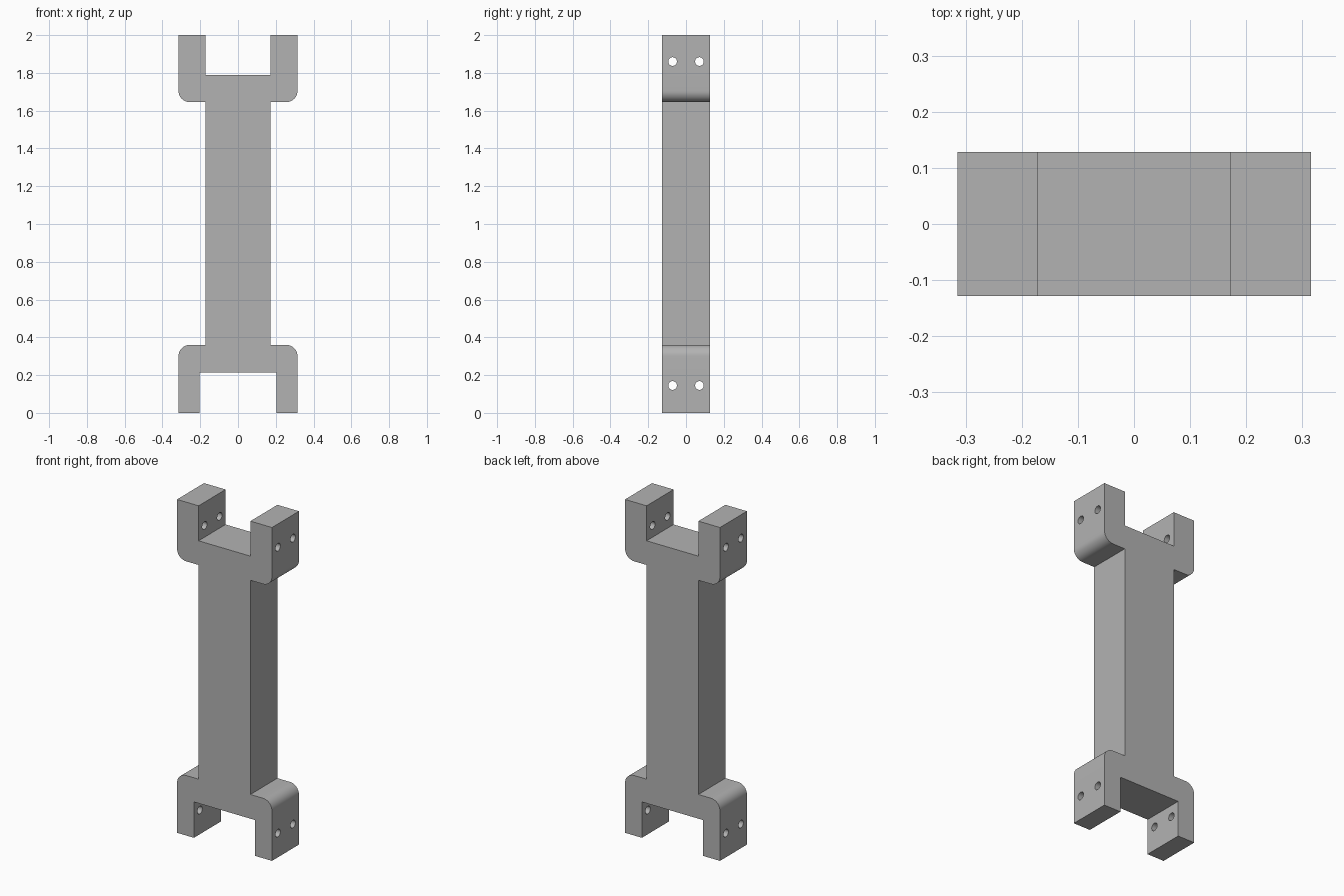
import bpy, bmesh
from math import sin, cos, pi
from mathutils import Matrix, Vector

cube = bpy.data.objects.get("Cube")
if cube:
    bpy.data.objects.remove(cube, do_unlink=True)

HALF_DEPTH = 0.128
OUTER, WAIST = 0.315, 0.172
LOW_SLOT, HIGH_SLOT = 0.203, 0.172
RADIUS = 0.06
HOLE_RADIUS = 0.023

grey = bpy.data.materials.new("plain_grey")
grey.use_nodes = True
colour = (0.45, 0.45, 0.45, 1)
grey.diffuse_color = colour
grey.node_tree.nodes["Principled BSDF"].inputs["Base Color"].default_value = colour


def make_object(name, bm):
    bmesh.ops.recalc_face_normals(bm, faces=bm.faces)
    mesh = bpy.data.meshes.new(name)
    bm.to_mesh(mesh)
    bm.free()
    obj = bpy.data.objects.new(name, mesh)
    bpy.context.collection.objects.link(obj)
    mesh.materials.append(grey)
    return obj


def arc(cx, cz, start, steps=10):
    """Quarter circle, running counter-clockwise."""
    angles = [start + pi / 2 * i / steps for i in range(steps + 1)]
    return [(cx + RADIUS * cos(a), cz + RADIUS * sin(a)) for a in angles]


# Right half of the outline, bottom to top, then mirrored
half = [(LOW_SLOT, 0.215), (LOW_SLOT, 0), (OUTER, 0)]
half += arc(OUTER - RADIUS, 0.36 - RADIUS, 0)
half += [(WAIST, 0.36), (WAIST, 1.645)]
half += arc(OUTER - RADIUS, 1.645 + RADIUS, -pi / 2)
half += [(OUTER, 2), (HIGH_SLOT, 2), (HIGH_SLOT, 1.79)]
outline = half + [(-x, z) for x, z in reversed(half)]

# Bracket body: outline extruded through its depth
bm = bmesh.new()
front = bm.faces.new([bm.verts.new((x, -HALF_DEPTH, z)) for x, z in outline])
result = bmesh.ops.extrude_face_region(bm, geom=[front])
moved = [v for v in result["geom"] if isinstance(v, bmesh.types.BMVert)]
bmesh.ops.translate(bm, verts=moved, vec=(0, 2 * HALF_DEPTH, 0))
bracket = make_object("bracket_body", bm)

# Bolt holes through all four arms
bm = bmesh.new()
for z in (0.145, 1.86):
    for y in (-0.071, 0.071):
        place = Matrix.Translation(Vector((0, y, z))) @ Matrix.Rotation(pi / 2, 4, "Y")
        bmesh.ops.create_cone(bm, cap_ends=True, segments=32, radius1=HOLE_RADIUS,
                              radius2=HOLE_RADIUS, depth=1, matrix=place)
cutter = make_object("bolt_hole_cutter", bm)
cutter.hide_render = True

cut = bracket.modifiers.new("bolt_holes", "BOOLEAN")
cut.operation = "DIFFERENCE"
cut.solver = "EXACT"
cut.object = cutter
bpy.ops.object.select_all(action="DESELECT")
bpy.context.view_layer.objects.active = bracket
bracket.select_set(True)
bpy.ops.object.modifier_apply(modifier=cut.name)
bpy.data.objects.remove(cutter, do_unlink=True)

# Smooth the rounded shoulders and holes, keep the edges sharp
bpy.ops.object.shade_smooth_by_angle()
